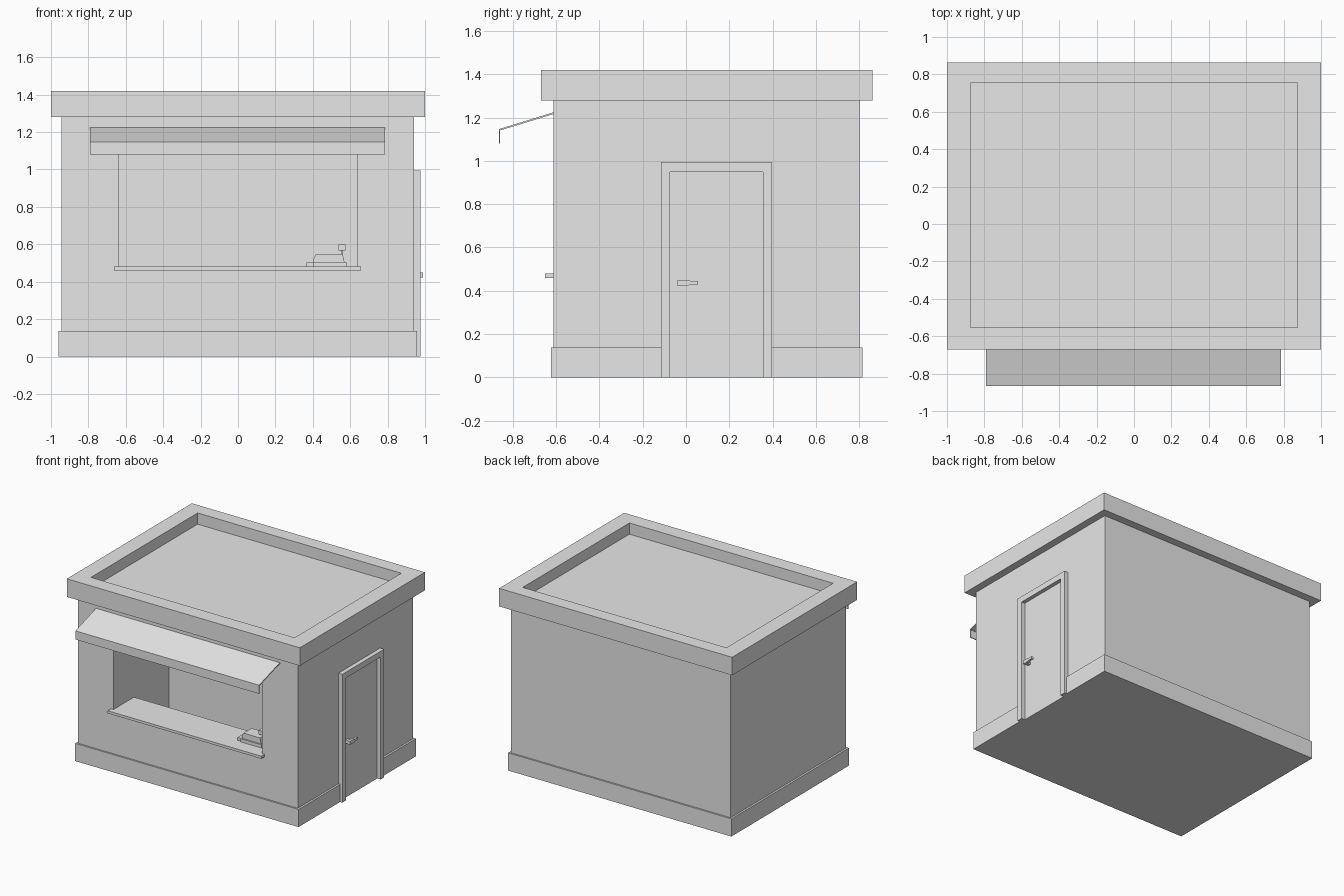
import bpy
import bmesh
from mathutils import Vector

cube = bpy.data.objects.get("Cube")
if cube:
    bpy.data.objects.remove(cube, do_unlink=True)

GREY = (0.8, 0.8, 0.8, 1.0)
plaster = bpy.data.materials.new("plain_grey")
plaster.use_nodes = True
plaster.diffuse_color = GREY
plaster.node_tree.nodes["Principled BSDF"].inputs["Base Color"].default_value = GREY


def prism(name, points, axis, start, end):
    """Extrude a closed outline along an axis; points use the other two axes in order."""
    def place(p, depth):
        co = list(p)
        co.insert("xyz".index(axis), depth)
        return Vector(co)

    bm = bmesh.new()
    face = bm.faces.new([bm.verts.new(place(p, start)) for p in points])
    extruded = bmesh.ops.extrude_face_region(bm, geom=[face])
    moved = [g for g in extruded["geom"] if isinstance(g, bmesh.types.BMVert)]
    bmesh.ops.translate(bm, verts=moved, vec=place((0, 0), end - start))
    bmesh.ops.recalc_face_normals(bm, faces=bm.faces)
    mesh = bpy.data.meshes.new(name)
    bm.to_mesh(mesh)
    bm.free()
    mesh.materials.append(plaster)
    obj = bpy.data.objects.new(name, mesh)
    bpy.context.collection.objects.link(obj)
    return obj


def box(name, x, y, z):
    outline = [(x[0], y[0]), (x[1], y[0]), (x[1], y[1]), (x[0], y[1])]
    return prism(name, outline, "z", z[0], z[1])


def cut(target, cutter):
    """Subtract the cutter, keep the result and drop the cutter."""
    cutter.hide_render = True
    mod = target.modifiers.new("cut", "BOOLEAN")
    mod.operation = "DIFFERENCE"
    mod.solver = "EXACT"
    mod.object = cutter
    bpy.context.view_layer.objects.active = target
    bpy.ops.object.modifier_apply(modifier=mod.name)
    bpy.data.objects.remove(cutter, do_unlink=True)


# Walls, with the serving window opening into a lower room
walls = box("walls", (-0.945, 0.942), (-0.612, 0.802), (0.0, 1.3))
room = [(-0.7, 0.47), (-0.56, 0.47), (-0.56, 0.14), (0.07, 0.14), (0.07, 1.2), (-0.7, 1.2)]
cut(walls, prism("room_cutter", room, "x", -0.64, 0.636))

# Skirting, notched where the door frame stands
L, R, F, B = -0.96, 0.957, -0.625, 0.815
DOOR_F, DOOR_B = -0.115, 0.398
prism("skirting", [(L, F), (R, F), (R, DOOR_F), (0.94, DOOR_F), (0.94, DOOR_B),
                   (R, DOOR_B), (R, B), (L, B)], "z", 0.0, 0.137)

# Roof slab with a sunken top
roof = box("roof", (-1, 1), (-0.67, 0.863), (1.28, 1.42))
cut(roof, box("roof_cutter", (-0.875, 0.873), (-0.553, 0.755), (1.333, 1.5)))

# Door frame, door and handle on the left side
prism("door_frame", [(DOOR_F, 0), (DOOR_F, 0.995), (DOOR_B, 0.995), (DOOR_B, 0),
                     (0.355, 0), (0.355, 0.95), (-0.073, 0.95), (-0.073, 0)],
      "x", 0.93, 0.976)
box("door", (0.92, 0.946), (-0.08, 0.36), (0, 0.96))
box("handle_stem", (0.94, 0.98), (-0.036, -0.012), (0.424, 0.45))
prism("handle_lever", [(-0.04, 0.423), (0.01, 0.423), (0.02, 0.428), (0.055, 0.428),
                       (0.055, 0.446), (0.02, 0.446), (0.01, 0.45), (-0.04, 0.45)],
      "x", 0.973, 0.99)

# Thin folded awning over the window
prism("awning", [(-0.605, 1.227), (-0.865, 1.147), (-0.865, 1.08), (-0.859, 1.08),
                 (-0.859, 1.141), (-0.605, 1.219)], "x", -0.79, 0.787)

# Serving counter
box("counter", (-0.662, 0.657), (-0.652, -0.36), (0.46, 0.48))

# Cash register: drawer, sloped body, keypad, pole and small display
box("register_base", (0.4, 0.58), (-0.54, -0.42), (0.48, 0.505))
box("register_keypad", (0.367, 0.405), (-0.53, -0.43), (0.48, 0.502))
prism("register_body", [(0.405, 0.5), (0.405, 0.525), (0.418, 0.549), (0.56, 0.549),
                        (0.57, 0.5)], "y", -0.53, -0.43)
box("register_pole", (0.55, 0.562), (-0.486, -0.474), (0.54, 0.58))
box("register_display", (0.537, 0.576), (-0.515, -0.445), (0.567, 0.598))
